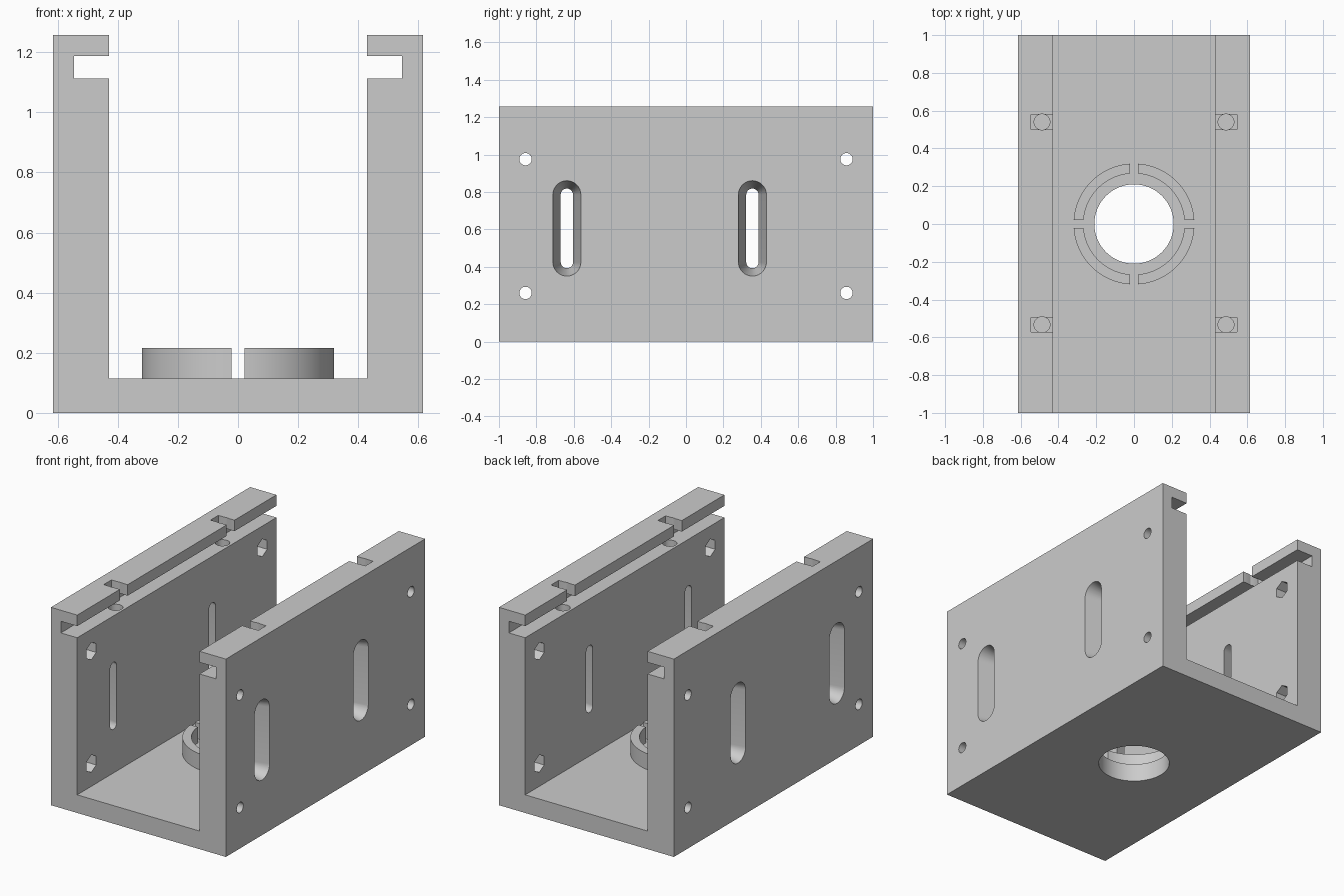
import bpy, bmesh
from math import sin, cos, pi, asin, radians
from mathutils import Vector

if "Cube" in bpy.data.objects:
    bpy.data.objects.remove(bpy.data.objects["Cube"], do_unlink=True)

grey = bpy.data.materials.new("plain grey")
grey.use_nodes = True
grey.diffuse_color = (0.6, 0.6, 0.6, 1)
for node in grey.node_tree.nodes:
    if node.type == 'BSDF_PRINCIPLED':
        node.inputs["Base Color"].default_value = grey.diffuse_color
        node.inputs["Roughness"].default_value = 0.6

HALF_W, INNER_W, HEIGHT, FLOOR = 0.615, 0.43, 1.257, 0.115
GROOVE_X, GROOVE_LOW, GROOVE_TOP = 0.545, 1.113, 1.187


def loft(name, loop_a, loop_b):
    """Closed solid between two matching loops of 3D points."""
    bm = bmesh.new()
    a = [bm.verts.new(p) for p in loop_a]
    b = [bm.verts.new(p) for p in loop_b]
    bm.faces.new(a)
    bm.faces.new(b)
    for i in range(len(a)):
        j = (i + 1) % len(a)
        bm.faces.new((a[i], a[j], b[j], b[i]))
    bmesh.ops.recalc_face_normals(bm, faces=bm.faces)
    mesh = bpy.data.meshes.new(name)
    bm.to_mesh(mesh)
    bm.free()
    mesh.materials.append(grey)
    obj = bpy.data.objects.new(name, mesh)
    bpy.context.collection.objects.link(obj)
    return obj


def activate(obj):
    bpy.ops.object.select_all(action='DESELECT')
    obj.select_set(True)
    bpy.context.view_layer.objects.active = obj


def cut(target, cutter):
    mod = target.modifiers.new("cut", 'BOOLEAN')
    mod.operation = 'DIFFERENCE'
    mod.solver = 'EXACT'
    mod.object = cutter
    activate(target)
    bpy.ops.object.modifier_apply(modifier=mod.name)
    bpy.data.objects.remove(cutter, do_unlink=True)


def circle(u, v, r, n, start=0.0):
    return [(u + r * cos(start + 2 * pi * i / n), v + r * sin(start + 2 * pi * i / n))
            for i in range(n)]


def along_x(pts, x0, x1):
    return loft("cutter", [(x0, y, z) for y, z in pts], [(x1, y, z) for y, z in pts])


def along_z(pts, z0, z1, name="cutter"):
    return loft(name, [(x, y, z0) for x, y in pts], [(x, y, z1) for x, y in pts])


def slot_loop(x, y, z, r, half):
    """Upright rounded slot outline at a given x."""
    n = 16
    top = [(x, y + r * cos(pi * i / n), z + half + r * sin(pi * i / n)) for i in range(n + 1)]
    low = [(x, y - r * cos(pi * i / n), z - half - r * sin(pi * i / n)) for i in range(n + 1)]
    return top + low


# U-shaped channel with a groove under each top lip
side = [(HALF_W, 0), (HALF_W, HEIGHT), (INNER_W, HEIGHT), (INNER_W, GROOVE_TOP),
        (GROOVE_X, GROOVE_TOP), (GROOVE_X, GROOVE_LOW), (INNER_W, GROOVE_LOW), (INNER_W, FLOOR)]
profile = side + [(-x, z) for x, z in reversed(side)]
channel = loft("channel_body", [(x, -1, z) for x, z in profile], [(x, 1, z) for x, z in profile])

# Round opening in the floor
cut(channel, along_z(circle(0, 0, 0.21, 64), -0.1, FLOOR + 0.1))

# Screw holes through both walls, with hexagonal nut recesses inside
for y in (-0.858, 0.858):
    for z in (0.26, 0.975):
        cut(channel, along_x(circle(y, z, 0.033, 32), -1, 1))
        cut(channel, along_x(circle(y, z, 0.056, 6, pi / 2), -0.5, 0.5))

# Tapered slots, wide outside and narrow inside
for s in (-1, 1):
    for y in (-0.637, 0.355):
        wide = [Vector(p) for p in slot_loop(s * HALF_W, y, 0.605, 0.075, 0.18)]
        slim = [Vector(p) for p in slot_loop(s * INNER_W, y, 0.605, 0.033, 0.18)]
        outer = [w + (w - n) * 0.1 for w, n in zip(wide, slim)]
        inner = [n + (n - w) * 0.1 for w, n in zip(wide, slim)]
        cut(channel, loft("cutter", outer, inner))

# Lip notches with a round pocket below each one
for s in (-1, 1):
    for y in (-0.533, 0.54):
        x0, x1 = s * 0.4, s * (GROOVE_X - 0.001)
        notch = [(x0, y - 0.039), (x1, y - 0.039), (x1, y + 0.039), (x0, y + 0.039)]
        cut(channel, along_z(notch, 1.15, 1.3))
        cut(channel, along_z(circle(s * 0.487, y, 0.042, 32), 1.0, 1.3))

# Collar on the floor, split into four quarter segments
parts = [channel]
GAP, STEPS = 0.022, 20


def arc(r, turn):
    a0 = asin(GAP / r)
    step = (pi / 2 - 2 * a0) / STEPS
    return [(r * cos(turn + a0 + step * i), r * sin(turn + a0 + step * i))
            for i in range(STEPS + 1)]


for k, label in enumerate(("back_left", "back_right", "front_right", "front_left")):
    turn = k * pi / 2
    outline = arc(0.32, turn) + arc(0.268, turn)[::-1]
    parts.append(along_z(outline, FLOOR - 0.005, 0.216, "collar_" + label))

for obj in parts:
    activate(obj)
    bpy.ops.object.shade_smooth_by_angle(angle=radians(30))
